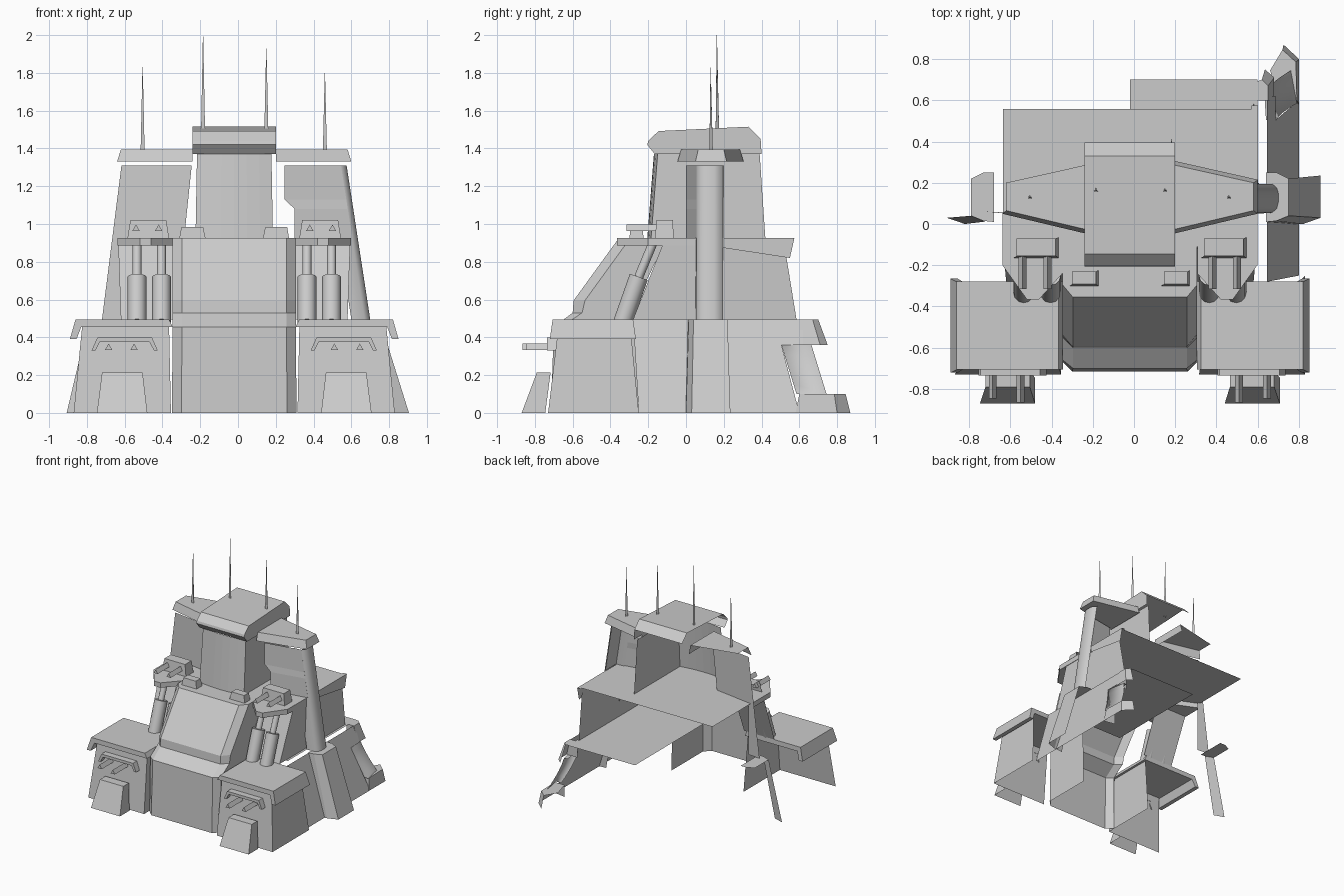
import bpy, bmesh, math
from mathutils import Vector

old = bpy.data.objects.get("Cube")
if old:
    bpy.data.objects.remove(old, do_unlink=True)

CX = -0.02                          # symmetry axis of the fortress
SEEN = Vector((0.8, -0.8, 1.0))     # shell is open on faces turned away from this

grey = bpy.data.materials.new("plain_grey")
grey.use_nodes = True
COL = (0.6, 0.6, 0.6, 1)
grey.diffuse_color = COL
grey.node_tree.nodes["Principled BSDF"].inputs["Base Color"].default_value = COL


def finish(name, bm):
    me = bpy.data.meshes.new(name)
    bm.to_mesh(me)
    bm.free()
    me.materials.append(grey)
    bpy.context.collection.objects.link(bpy.data.objects.new(name, me))


def loft(name, rings, s=1, cull=True, drop_top=False, smooth=False):
    """Skin equal rings of (u, y, z); u is measured from the axis, s = -1 mirrors."""
    bm = bmesh.new()
    vs = [[bm.verts.new((CX + s * u, y, z)) for u, y, z in r] for r in rings]
    n = len(rings[0])
    for a, b in zip(vs, vs[1:]):
        for i in range(n):
            j = (i + 1) % n
            bm.faces.new((a[i], a[j], b[j], b[i])).smooth = smooth
    bm.faces.new(vs[0])
    bm.faces.new(vs[-1])
    bmesh.ops.recalc_face_normals(bm, faces=bm.faces)
    bm.normal_update()
    gone = [f for f in bm.faces if (cull and f.normal.dot(SEEN) < -0.02)
            or (drop_top and f.normal.z > 0.95)]
    bmesh.ops.delete(bm, geom=gone, context='FACES')
    finish(name, bm)


def panel(name, pts, s=1):
    """Single flat sheet, turned towards the open side."""
    bm = bmesh.new()
    f = bm.faces.new([bm.verts.new((CX + s * u, y, z)) for u, y, z in pts])
    f.normal_update()
    if f.normal.dot(SEEN) < 0:
        f.normal_flip()
    finish(name, bm)


def prism(name, low, z0, high, z1, **kw):
    loft(name, [[(u, y, z0) for u, y in low], [(u, y, z1) for u, y in high]], **kw)


def rect(u0, u1, y0, y1):
    return [(u0, y0), (u1, y0), (u1, y1), (u0, y1)]


def extrude(name, profile, u0, u1):
    """Extrude a (y, z) profile across the width."""
    loft(name, [[(u, y, z) for y, z in profile] for u in (u0, u1)])


def rod(name, p, q, r0, r1, n, s=1, smooth=True):
    """Tapered rod between two points."""
    p, q = Vector(p), Vector(q)
    d = (q - p).normalized()
    a = d.cross(Vector((1, 0, 0))).normalized()
    b = d.cross(a)
    turns = [2 * math.pi * i / n for i in range(n)]
    loft(name, [[tuple(c + r * (math.cos(t) * a + math.sin(t) * b)) for t in turns]
                for c, r in ((p, r0), (q, r1))], s=s, smooth=smooth, cull=False)


# Central front body with chamfered corners and sloping glacis
def front_ring(w, yf, yb, z, c):
    return [(-w, yb, z), (-w, yf + c, z), (-w + 0.05, yf, z),
            (w - 0.05, yf, z), (w, yf + c, z), (w, yb, z)]


loft("front_body", [front_ring(0.33, -0.715, -0.25, 0, 0.05), front_ring(0.326, -0.70, -0.26, 0.455, 0.04),
                    front_ring(0.326, -0.60, -0.27, 0.53, 0.05), front_ring(0.326, -0.595, -0.26, 0.595, 0.06),
                    front_ring(0.326, -0.355, -0.10, 0.926, 0.06)])

# Main deck, side walls and rear ledge
panel("main_deck", [(u, y, 0.926) for u, y in rect(-0.615, 0.62, -0.11, 0.558)])
panel("upper_side_wall", [(0.60, -0.28, 0.495), (0.60, 0.585, 0.495), (0.615, 0.515, 0.926), (0.615, -0.11, 0.926)])
panel("lower_side_wall", [(0.82, -0.25, 0), (0.82, 0.60, 0), (0.707, 0.505, 0.36), (0.707, 0.62, 0.36),
                          (0.665, 0.62, 0.495), (0.665, -0.28, 0.495)])
panel("rear_ledge", [(u, y, 0.495) for u, y in rect(0.0, 0.62, -0.2, 0.70)])
extrude("side_rim", [(0.19, 0.926), (0.574, 0.926), (0.55, 0.82), (0.19, 0.875)], 0.59, 0.622)


# Central tower with a slightly bowed front
def tower_ring(w, yf, yb, z):
    front = [(-w + 2 * w * i / 6, yf - 0.02 * (1 - (i / 3 - 1) ** 2), z) for i in range(7)]
    return front + [(w, yb, z), (-w, yb, z)]


loft("tower", [tower_ring(0.205, -0.185, 0.42, 0.926), tower_ring(0.197, -0.15, 0.39, 1.37)],
     drop_top=True)
extrude("tower_cap", [(-0.165, 1.37), (-0.205, 1.42), (-0.20, 1.44), (-0.145, 1.492),
                      (0.33, 1.515), (0.395, 1.45), (0.40, 1.37)], -0.22, 0.22)

# Rear corner buttress: angled cap, curved flare, foot
prism("buttress_cap", [(0.59, 0.70), (0.60, 0.60), (0.70, 0.60), (0.70, 0.71), (0.655, 0.75)], 0.36,
      [(0.59, 0.68), (0.60, 0.60), (0.67, 0.60), (0.67, 0.67), (0.64, 0.70)], 0.495)
flare = []
for i in range(6):
    t = i / 5
    k = 0.10 * t ** 1.4
    flare.append([(u + k, y + 0.08 * t, 0.36 - 0.26 * t) for u, y in
                  ((0.66, 0.505), (0.71, 0.505), (0.68, 0.664), (0.65, 0.664))])
loft("buttress_flare", flare, smooth=True)
prism("buttress_foot", [(0.72, 0.60), (0.82, 0.58), (0.82, 0.80), (0.745, 0.87), (0.67, 0.745)], 0,
      [(0.72, 0.60), (0.81, 0.60), (0.805, 0.785), (0.74, 0.845), (0.68, 0.745)], 0.10)

# Left wing wall with a stepped inner edge, rounded left pillar and its flared foot
steps = [(0.926, 0.32), (1.08, 0.32), (1.13, 0.266), (1.31, 0.266)]
wing = []
for z, u in steps:
    o = 0.625 - 0.06 * (z - 0.926) / 0.384
    wing.append([(u, 0.0, z), (o, 0.055, z), (o, 0.20, z), (u, 0.26, z)])
loft("wing_left", wing, drop_top=True)
pillar = [(0.10, 0.05), (0.03, 0.055), (0.008, 0.075), (0.0, 0.105), (0.0, 0.15),
          (0.008, 0.175), (0.03, 0.195), (0.10, 0.20)]
prism("pillar_left", [(0.72 - a, y) for a, y in pillar], 0.495,
      [(0.595 - a, y) for a, y in pillar], 1.31, drop_top=True, smooth=True)
foot_top = [(0.66, 0.01), (0.71, 0.015), (0.77, 0.04), (0.77, 0.22), (0.71, 0.25), (0.66, 0.25)]
prism("pillar_foot_left", [(0.76, -0.005), (0.84, 0.0), (0.925, 0.03), (0.925, 0.235),
                           (0.84, 0.27), (0.76, 0.275)], 0, foot_top, 0.495)

# Right wing wall and pillar face in one sheet, with the top and front of its foot
panel("wing_right", [(0.225, 0.0, 1.31), (0.265, 0.0, 0.926), (0.59, 0.05, 0.926),
                     (0.59, 0.05, 0.495), (0.70, 0.06, 0.495), (0.597, 0.055, 1.31)], s=-1)
panel("pillar_foot_right_top", [(u, y, 0.495) for u, y in foot_top], s=-1)
panel("pillar_foot_right_front", [(0.70, 0.012, 0.495), (0.77, 0.04, 0.495),
                                  (0.887, 0.03, 0), (0.80, 0.0, 0)], s=-1)

for s, side in ((1, "left"), (-1, "right")):
    # Wing cap and sloping shoulder wall behind the pistons
    prism("wing_cap_" + side, [(0.22, -0.045), (0.62, 0.05), (0.62, 0.215), (0.22, 0.305)], 1.33,
          [(0.22, -0.025), (0.60, 0.065), (0.60, 0.20), (0.22, 0.285)], 1.395, s=s, cull=s < 0)
    panel("shoulder_wall_" + side, [(0.32, -0.28, 0.495), (0.60, -0.28, 0.495),
                                    (0.615, -0.11, 0.926), (0.32, -0.11, 0.926)], s=s)

    # Gun sponson with platform, housing, barrels and support pistons
    deck = [(0.327, -0.08), (0.327, -0.24), (0.44, -0.365), (0.50, -0.365), (0.618, -0.20), (0.618, 0.05)]
    prism("gun_platform_" + side, deck, 0.885, deck, 0.926, s=s, cull=False)
    prism("gun_housing_" + side, rect(0.345, 0.565, -0.165, -0.065), 0.926,
          rect(0.36, 0.55, -0.155, -0.07), 1.02, s=s)
    for i, u in enumerate((0.40, 0.52)):
        rod(f"gun_barrel_{side}_{i}", (u, -0.13, 0.975), (u, -0.315, 0.975), 0.022, 0.022, 3, s,
            smooth=False)
    for i, u in enumerate((0.385, 0.515)):
        rod(f"piston_sleeve_{side}_{i}", (u, -0.335, 0.48), (u, -0.25, 0.72), 0.05, 0.05, 12, s)
        rod(f"piston_rod_{side}_{i}", (u, -0.25, 0.72), (u, -0.175, 0.90), 0.024, 0.024, 10, s)
    prism("edge_block_" + side, rect(0.152, 0.29, -0.30, -0.225), 0.926,
          rect(0.165, 0.28, -0.292, -0.23), 0.985, s=s)

    # Front bunker: walls, overhanging roof, gun hood, barrels and ramp
    prism("bunker_walls_" + side, rect(0.335, 0.85, -0.73, -0.25), 0,
          rect(0.345, 0.805, -0.675, -0.295), 0.46, s=s, drop_top=True)
    roof = [(0.345, 0.495), (0.84, 0.495), (0.87, 0.39), (0.835, 0.39), (0.81, 0.455), (0.325, 0.455)]
    loft("bunker_roof_" + side, [[(u, y + (e if z < 0.4 else 0), z) for u, z in roof]
                                 for y, e in ((-0.706, -0.015), (-0.28, 0.015))], s=s, cull=False)
    hood = [(0.405, 0.33), (0.435, 0.398), (0.725, 0.398), (0.755, 0.33),
            (0.735, 0.33), (0.712, 0.375), (0.448, 0.375), (0.425, 0.33)]
    loft("gun_hood_" + side, [[(u, y, z) for u, z in hood] for y in (-0.735, -0.68)], s=s)
    for i, u in enumerate((0.53, 0.665)):
        rod(f"bunker_barrel_{side}_{i}", (u, -0.68, 0.345), (u, -0.865 + 0.02 * i, 0.345),
            0.022, 0.022, 3, s, smooth=False)
    prism("ramp_block_" + side, rect(0.46, 0.727, -0.87, -0.745), 0,
          rect(0.485, 0.70, -0.79, -0.717), 0.213, s=s)

# Antennas
for i, (x, y, z0, z1) in enumerate(((-0.505, 0.13, 1.395, 1.83), (-0.185, 0.163, 1.50, 2.0),
                                    (0.15, 0.163, 1.50, 1.93), (0.46, 0.13, 1.395, 1.80))):
    rod(f"antenna_{i}", (x - CX, y, z0), (x - CX, y, z1), 0.012, 0.001, 3, smooth=False)
